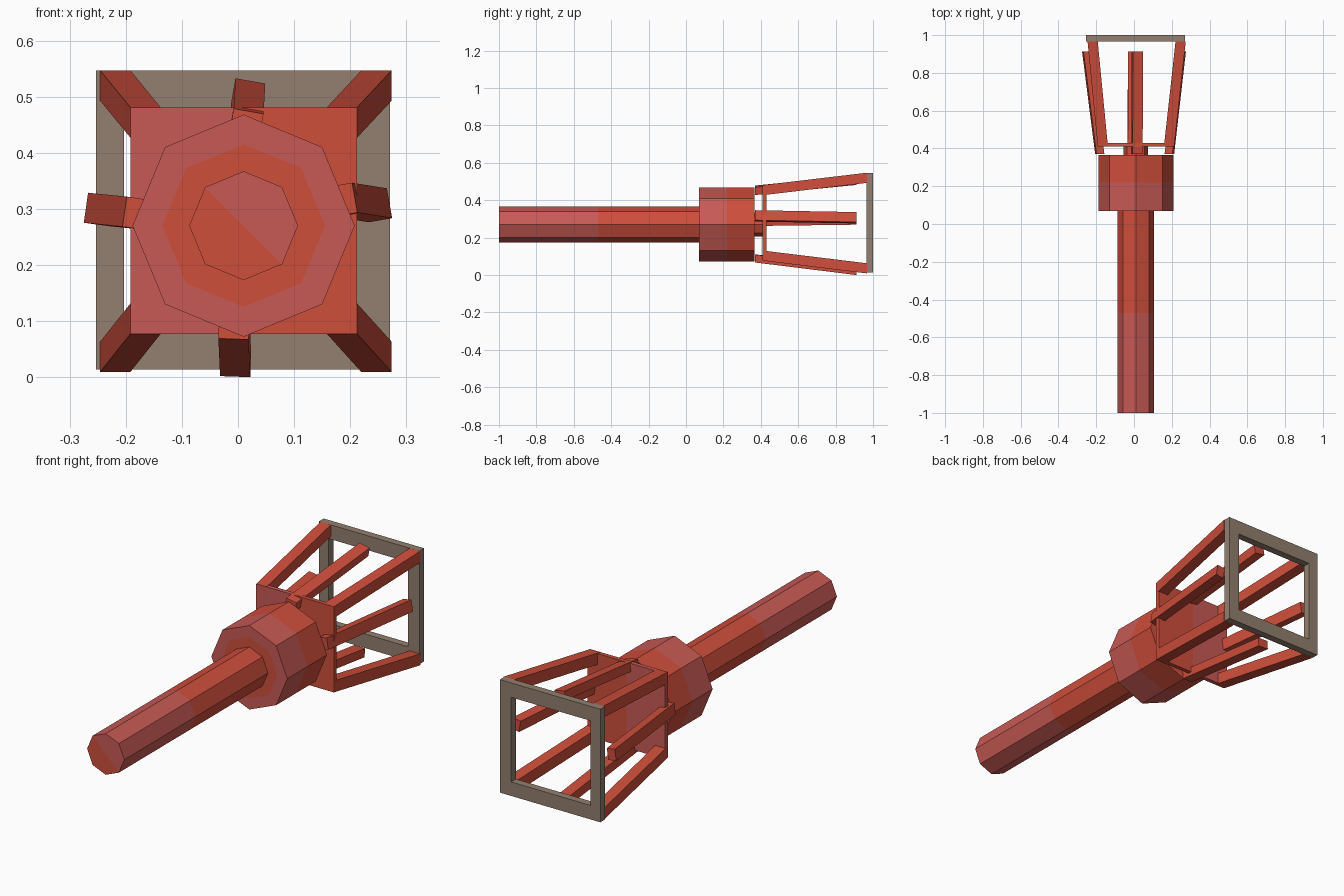
import bpy, bmesh, math
from mathutils import Vector

if "Cube" in bpy.data.objects:
    bpy.data.objects.remove(bpy.data.objects["Cube"])

CX, CZ = 0.01, 0.27  # long axis of the tool


def material(name, srgb):
    m = bpy.data.materials.new(name)
    lin = [((c / 255 + 0.055) / 1.055) ** 2.4 for c in srgb]
    m.diffuse_color = (*lin, 1)
    m.use_nodes = True
    m.node_tree.nodes["Principled BSDF"].inputs["Base Color"].default_value = m.diffuse_color
    return m


ORANGE = material("orange_red", (207, 78, 59))
PINK = material("pink_red", (200, 90, 85))
BROWN = material("grey_brown", (146, 128, 112))


def loft(name, rings, mats, slots=None):
    """Join matching rings of points, closing both ends.
    slots: material index for front cap, each band, back cap."""
    bm = bmesh.new()
    loops = [[bm.verts.new(p) for p in ring] for ring in rings]
    slots = slots or [0] * (len(rings) + 1)
    n = len(loops[0])
    bm.faces.new(loops[0]).material_index = slots[0]
    for k, (a, b) in enumerate(zip(loops, loops[1:])):
        for i in range(n):
            j = (i + 1) % n
            bm.faces.new((a[i], a[j], b[j], b[i])).material_index = slots[k + 1]
    bm.faces.new(loops[-1]).material_index = slots[-1]
    return finish(name, bm, mats)


def finish(name, bm, mats):
    bmesh.ops.recalc_face_normals(bm, faces=bm.faces[:])
    me = bpy.data.meshes.new(name)
    bm.to_mesh(me)
    bm.free()
    for m in mats:
        me.materials.append(m)
    ob = bpy.data.objects.new(name, me)
    bpy.context.collection.objects.link(ob)
    return ob


def octagon(y, r):
    return [(CX + r * math.cos(i * math.pi / 4), y, CZ + r * math.sin(i * math.pi / 4))
            for i in range(8)]


def rect(y, x0, x1, z0, z1):
    return [(x0, y, z0), (x1, y, z0), (x1, y, z1), (x0, y, z1)]


# Handle: pink front half, orange rear half
handle = loft("handle", [octagon(-1, .097), octagon(-.47, .097), octagon(.07, .097)],
              [ORANGE, PINK], [1, 1, 0, 0])
# Front cap is split along a diagonal, lower left half orange
bm = bmesh.new()
bm.from_mesh(handle.data)
bm.faces.ensure_lookup_table()
cap = min(bm.faces, key=lambda f: f.calc_center_median().y)
tl = max(cap.verts, key=lambda v: v.co.z - v.co.x)
br = min(cap.verts, key=lambda v: v.co.z - v.co.x)
bmesh.utils.face_split(cap, tl, br)
for f in bm.faces:
    c = f.calc_center_median()
    if c.y < -.99 and (c.x - CX) + (c.z - CZ) < 0:
        f.material_index = 0
bm.to_mesh(handle.data)
bm.free()

# Head: orange disc around the handle, pink front, orange rear
loft("head", [octagon(.07, .145), octagon(.07, .198), octagon(.22, .198), octagon(.365, .198)],
     [ORANGE, PINK], [0, 1, 1, 0, 0])

# Neck between head and plate
loft("neck", [octagon(.36, .065), octagon(.412, .065)], [ORANGE])

# Square plate, left half pink
PX0, PX1, PZ0, PZ1 = -.192, .2125, .077, .481
loft("plate_left", [rect(.41, PX0, CX, PZ0, PZ1), rect(.43, PX0, CX, PZ0, PZ1)], [PINK])
loft("plate_right", [rect(.41, CX, PX1, PZ0, PZ1), rect(.43, CX, PX1, PZ0, PZ1)], [ORANGE])

# Flared corner bars from the plate to the end frame
W = .054
for sx, xs, xe in (("left", PX0, -.246), ("right", PX1 - W, .274 - W)):
    for sz, zs, ze in (("lower", PZ0, .009), ("upper", PZ1 - W, .547 - W)):
        loft(f"{sz}_{sx}_corner_bar",
             [rect(.41, xs, xs + W, zs, zs + W), rect(.967, xe, xe + W, ze, ze + W)], [ORANGE])


# Shorter free-ended bars at the middle of each side
def side_bar(name, start, end, roll, width=.054, depth=.042):
    n = Vector((math.cos(math.radians(roll)), 0, math.sin(math.radians(roll))))
    t = Vector((-n.z, 0, n.x)) * width / 2
    rings = []
    for (x, z), y in ((start, .37), (end, .912)):
        p = Vector((x, y, z))
        rings.append([p - t, p + t, p + t - n * depth, p - t - n * depth])
    loft(name, rings, [ORANGE])


side_bar("right_bar", (.208, .32), (.270, .31), 10)
side_bar("left_bar", (-.202, .295), (-.271, .302), 172)
side_bar("top_bar", (.019, .474), (.022, .528), 80)
side_bar("bottom_bar", (-.008, .068), (-.005, .001), 268)

# Open rectangular end frame
outer = (-.253, .271, .014, .547)
inner = (-.203, .212, .08, .479)
bm = bmesh.new()
rings = [[bm.verts.new(p) for p in rect(y, *r)]
         for y, r in ((.965, outer), (1, outer), (1, inner), (.965, inner))]
for k in range(4):
    a, b = rings[k], rings[(k + 1) % 4]
    for i in range(4):
        j = (i + 1) % 4
        bm.faces.new((a[i], a[j], b[j], b[i]))
finish("end_frame", bm, [BROWN])
